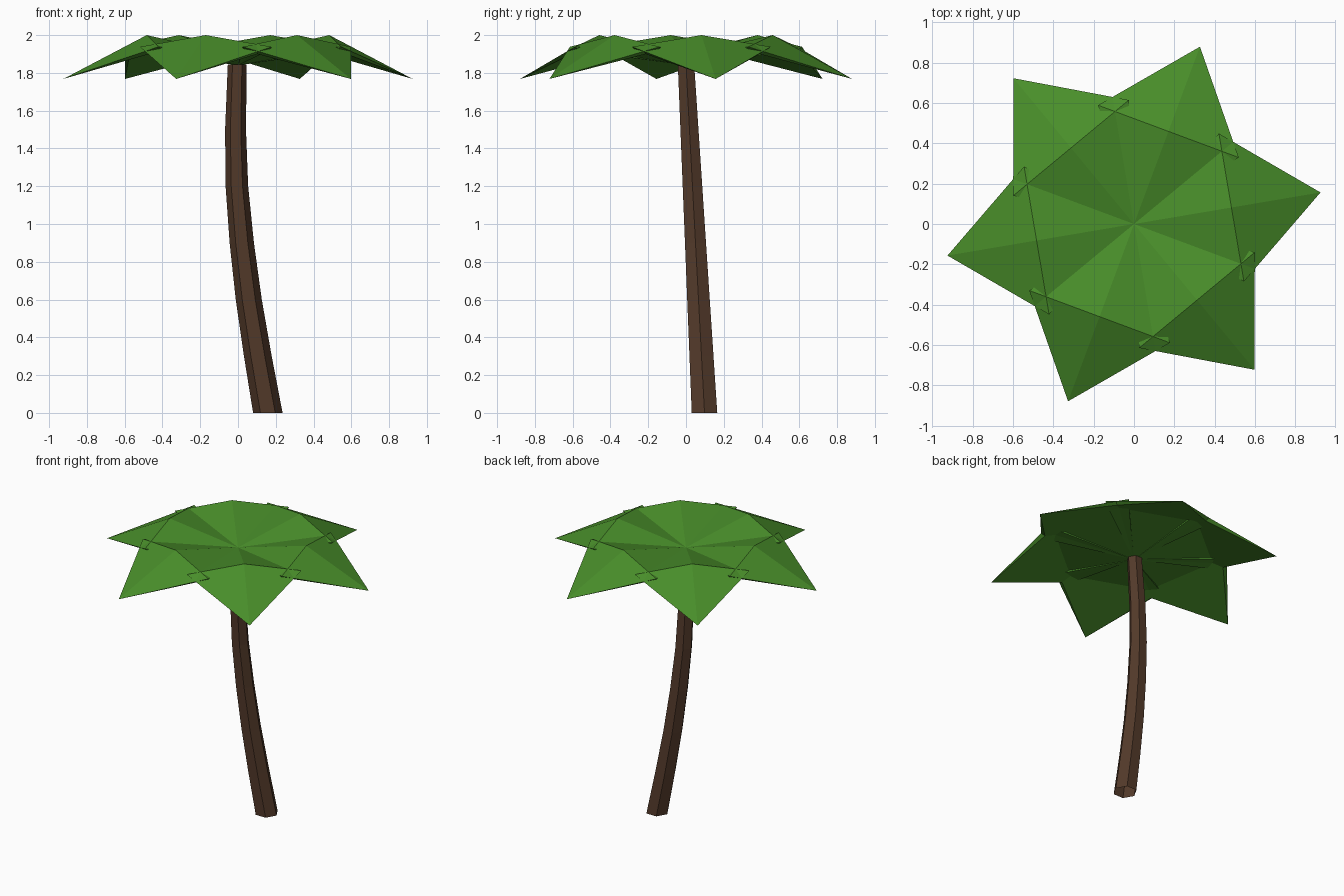
import bpy, bmesh, math
from mathutils import Vector, Matrix

cube = bpy.data.objects.get("Cube")
if cube:
    bpy.data.objects.remove(cube, do_unlink=True)


def material(name, colour):
    mat = bpy.data.materials.new(name)
    mat.use_nodes = True
    mat.diffuse_color = colour
    bsdf = next(n for n in mat.node_tree.nodes if n.type == 'BSDF_PRINCIPLED')
    bsdf.inputs["Base Color"].default_value = colour
    return mat


def finish(name, bm, mat):
    mesh = bpy.data.meshes.new(name)
    bm.to_mesh(mesh)
    bm.free()
    mesh.materials.append(mat)
    obj = bpy.data.objects.new(name, mesh)
    bpy.context.collection.objects.link(obj)
    return obj


bark = material("bark_brown", (0.086, 0.042, 0.023, 1))
leaf_green = material("leaf_green", (0.066, 0.27, 0.023, 1))

# Trunk: open hexagonal tube lofted along a gentle bend, narrowing upwards
SIDES, HEIGHT = 6, 1.845
path = [(0.158, 0), (0.105, 0.3), (0.057, 0.6), (0.02, 0.9),
        (-0.006, 1.2), (-0.013, 1.5), (-0.004, HEIGHT)]
bm = bmesh.new()
rings = []
for x, z in path:
    t = z / HEIGHT
    radius = 0.078 - 0.028 * t
    centre = Vector((x, 0.098 * (1 - t), z))
    rings.append([bm.verts.new(centre + radius * Vector((math.cos(a), math.sin(a), 0)))
                  for a in (math.tau * i / SIDES for i in range(SIDES))])
for low, high in zip(rings, rings[1:]):
    for i in range(SIDES):
        j = (i + 1) % SIDES
        bm.faces.new((low[i], low[j], high[j], high[i]))
finish("trunk", bm, bark)

# Fronds: six solid kites, ridged on top and flat below, drooping to a sharp point
for n in range(6):
    bm = bmesh.new()
    root, ridge, tip, left, right, root_low, left_low, right_low = [
        bm.verts.new(p) for p in (
            (0, 0, 1.89), (0.49, 0, 2.0), (0.938, 0, 1.768),
            (0.49, 0.372, 1.938), (0.49, -0.372, 1.938),
            (0, 0, 1.84), (0.467, 0.353, 1.92), (0.467, -0.353, 1.92))]
    for face in ((root, ridge, left), (root, right, ridge),
                 (ridge, tip, left), (ridge, right, tip),
                 (root_low, left_low, right_low), (left_low, tip, right_low),
                 (root, left, left_low, root_low), (root, root_low, right_low, right),
                 (left, tip, left_low), (right, right_low, tip)):
        bm.faces.new(face)
    bmesh.ops.recalc_face_normals(bm, faces=bm.faces)
    bm.transform(Matrix.Rotation(math.radians(9.6 + 60 * n), 4, 'Z'))
    finish(f"frond_{n + 1}", bm, leaf_green)
